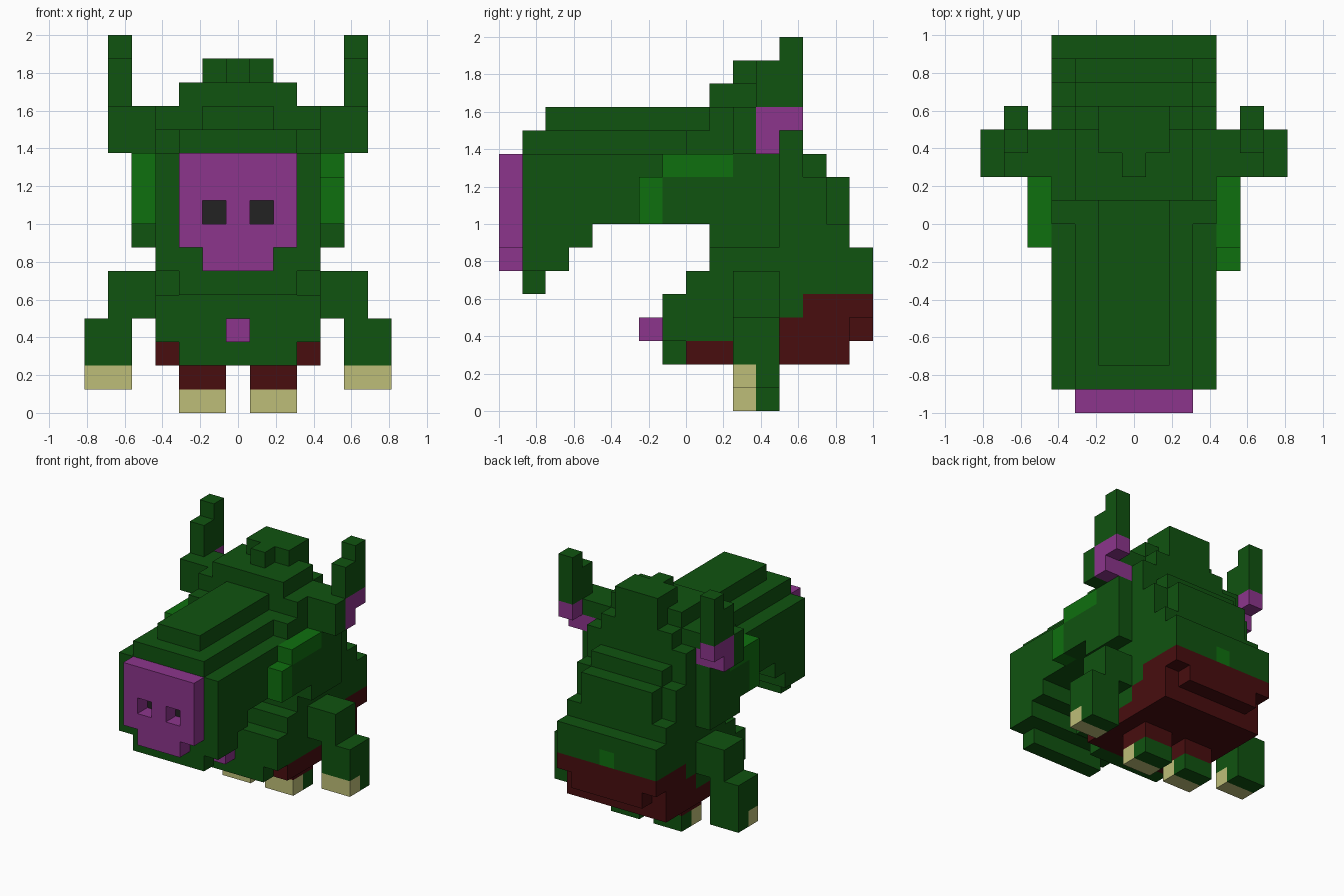
import bpy, bmesh
from mathutils import Vector

cube = bpy.data.objects.get("Cube")
if cube:
    bpy.data.objects.remove(cube, do_unlink=True)

U = 0.125  # size of one block


def linear(c):
    c /= 255
    return c / 12.92 if c <= 0.04045 else ((c + 0.055) / 1.055) ** 2.4


def material(name, rgb):
    mat = bpy.data.materials.new(name)
    mat.use_nodes = True
    col = [linear(c) for c in rgb] + [1.0]
    mat.diffuse_color = col
    mat.node_tree.nodes["Principled BSDF"].inputs["Base Color"].default_value = col
    return mat


MATS = {
    "green": material("dark green", (16, 83, 16)),
    "light": material("light green", (15, 112, 15)),
    "pink": material("purple pink", (140, 53, 140)),
    "red": material("dark red", (72, 13, 15)),
    "cream": material("claw cream", (190, 190, 120)),
    "black": material("nostril black", (34, 34, 34)),
}
KEYS = list(MATS)
cells = {}  # block position -> (part, colour)


def box(part, colour, x0, x1, y0, y1, z0, z1):
    """Fill a box of blocks; later boxes repaint earlier ones."""
    for x in range(round(x0 + 0.5), round(x1 + 0.5)):
        for y in range(y0, y1):
            for z in range(z0, z1):
                cells[x, y, z] = (part, colour)


def mid(part, colour, half, *yz):
    """Box centred on x = 0."""
    box(part, colour, -half, half, *yz)


def pair(part, colour, x0, x1, *yz):
    """Box on the left side and its mirror on the right."""
    box("left_" + part, colour, x0, x1, *yz)
    box("right_" + part, colour, -x1, -x0, *yz)


# Torso: stepped back, belly and red underside
mid("torso", "green", 3.5, 1, 6, 5, 10)
mid("torso", "green", 2.5, 5, 6, 10, 11)
mid("torso", "green", 3.5, 1, 5, 10, 11)
mid("torso", "green", 2.5, 6, 7, 8, 10)
mid("torso", "green", 3.5, 6, 7, 5, 8)
mid("torso", "green", 3.5, 7, 8, 5, 7)
mid("torso", "green", 3.5, 0, 1, 5, 6)
mid("torso", "green", 3.5, -1, 5, 3, 5)
mid("torso", "green", 2.5, -1, 0, 2, 3)
mid("torso", "red", 3.5, 0, 7, 2, 3)
mid("torso", "red", 3.5, 4, 7, 3, 4)
mid("torso", "red", 3.5, 5, 8, 4, 5)
mid("torso", "red", 2.5, 7, 8, 3, 4)
mid("torso", "light", 0.5, 7, 8, 5, 6)
mid("navel", "pink", 0.5, -2, -1, 3, 4)

# Head: long muzzle with jaw steps below and ridge steps above
mid("head", "green", 3.5, -7, 1, 8, 11)
mid("head", "green", 3.5, -7, -4, 7, 8)
mid("head", "green", 3.5, -7, -5, 6, 7)
mid("head", "green", 2.5, -7, -6, 5, 6)
mid("head", "green", 2.5, -7, 0, 11, 12)
mid("head", "green", 1.5, -6, 1, 12, 13)
mid("head", "green", 3.5, 0, 5, 11, 12)
mid("head", "green", 3.5, 1, 4, 12, 13)
mid("head", "green", 2.5, 4, 5, 12, 13)
mid("head", "green", 2.5, 1, 4, 13, 14)
mid("head", "green", 1.5, 4, 5, 13, 14)
mid("hair_tuft", "green", 1.5, 3, 5, 14, 15)
mid("hair_tuft", "green", 0.5, 2, 3, 14, 15)

# Snout plate with recessed nostrils
mid("snout", "pink", 2.5, -8, -7, 7, 11)
mid("snout", "pink", 1.5, -8, -7, 6, 7)
for x in (-1, 1):
    del cells[x, -8, 8]
    box("head", "black", x - 0.5, x + 0.5, -7, -6, 8, 9)

# Cheeks with light green markings
pair("cheek", "green", 3.5, 4.5, -1, 4, 8, 11)
pair("cheek", "green", 3.5, 4.5, 1, 4, 7, 8)
pair("cheek", "light", 3.5, 4.5, -1, 2, 10, 11)
box("left_cheek", "light", 3.5, 4.5, -2, -1, 8, 10)
box("right_cheek", "light", -4.5, -3.5, -1, 0, 8, 10)

# Ears: stepped upright tips with pink backs
pair("ear", "green", 3.5, 5.5, 2, 4, 11, 13)
pair("ear", "pink", 3.5, 4.5, 3, 4, 11, 12)
pair("ear", "pink", 4.5, 5.5, 3, 4, 11, 13)
pair("ear", "pink", 4.5, 5.5, 4, 5, 12, 13)
pair("ear", "green", 4.5, 5.5, 3, 5, 13, 15)
pair("ear", "green", 4.5, 5.5, 4, 5, 15, 16)

# Arms and legs with cream claws
pair("arm", "green", 3.5, 5.5, 2, 4, 4, 6)
pair("arm", "green", 4.5, 6.5, 2, 4, 1, 4)
pair("arm", "cream", 4.5, 6.5, 2, 3, 1, 2)
pair("leg", "red", 0.5, 2.5, 2, 4, 1, 2)
pair("leg", "green", 0.5, 2.5, 3, 4, 0, 1)
pair("leg", "cream", 0.5, 2.5, 2, 3, 0, 1)


def build(part):
    """Mesh the outer faces of one part's blocks."""
    bm = bmesh.new()
    for pos, (owner, colour) in cells.items():
        if owner != part:
            continue
        centre = Vector((pos[0], pos[1] + 0.5, pos[2] + 0.5))
        for axis in range(3):
            for sign in (-1, 1):
                n = Vector((0, 0, 0))
                n[axis] = sign
                if tuple(int(p + d) for p, d in zip(pos, n)) in cells:
                    continue
                a = Vector((0, 0, 0))
                a[(axis + 1) % 3] = 0.5
                b = n.cross(a)
                corners = (a + b, b - a, -a - b, a - b)
                face = bm.faces.new([bm.verts.new((centre + n / 2 + c) * U)
                                     for c in corners])
                face.material_index = KEYS.index(colour)
    bmesh.ops.remove_doubles(bm, verts=bm.verts[:], dist=0.001)
    mesh = bpy.data.meshes.new(part)
    bm.to_mesh(mesh)
    bm.free()
    for mat in MATS.values():
        mesh.materials.append(mat)
    bpy.context.collection.objects.link(bpy.data.objects.new(part, mesh))


for part in sorted({owner for owner, _ in cells.values()}):
    build(part)
